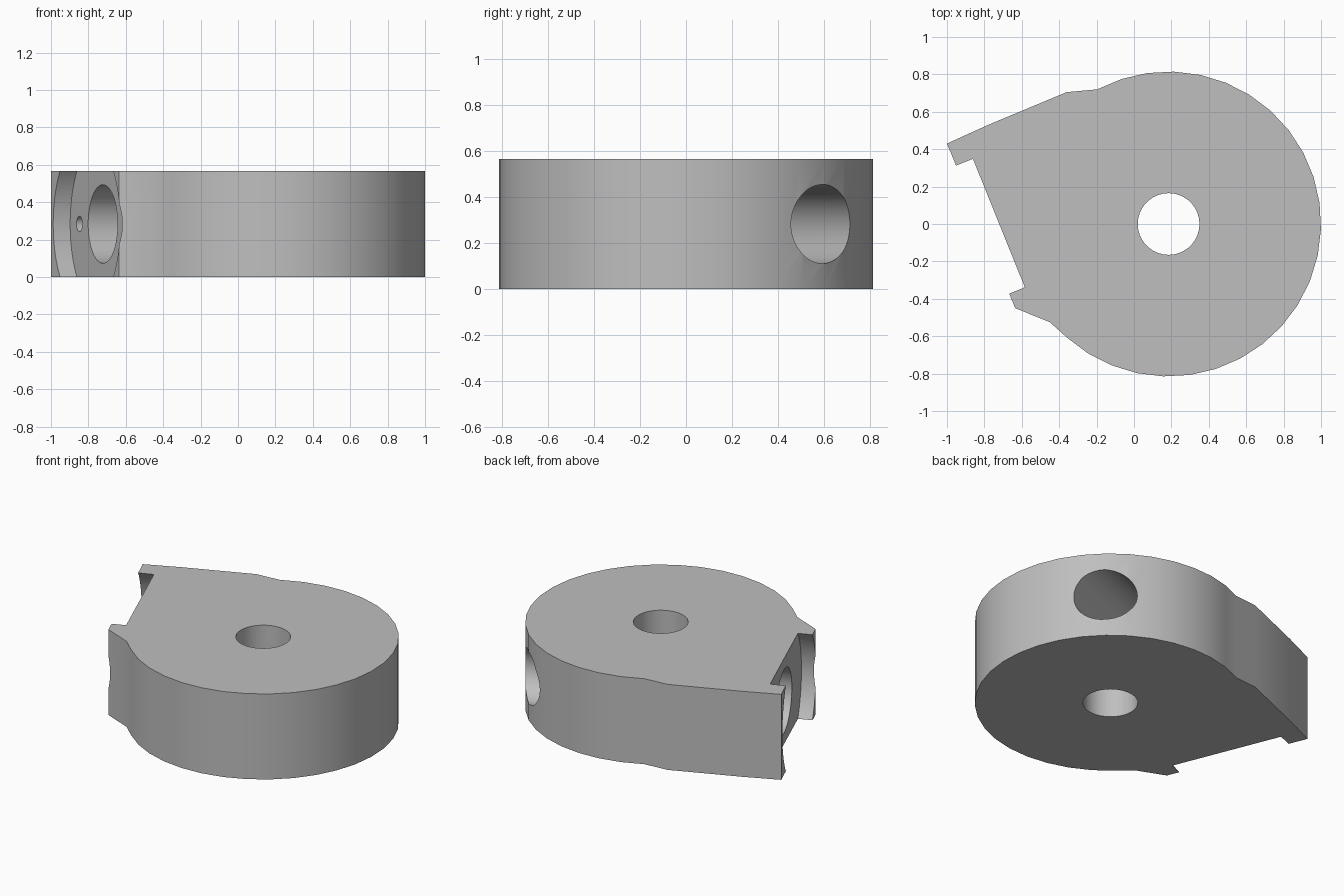
import bpy
import bmesh
from math import radians, cos, sin, pi
from mathutils import Vector, Matrix

if "Cube" in bpy.data.objects:
    bpy.data.objects.remove(bpy.data.objects["Cube"], do_unlink=True)

HEIGHT = 0.567
RADIUS = 0.815
CENTRE = Vector((0.185, 0, 0))
TILT = radians(22)
AXIS = Vector((cos(TILT), sin(TILT), 0))      # direction of the cross bore
ACROSS = Vector((-sin(TILT), cos(TILT), 0))
SEAT = Vector((-0.7225, 0.005, HEIGHT / 2))   # centre of the recessed seat

grey = bpy.data.materials.new("plain_grey")
grey.use_nodes = True
colour = (0.52, 0.52, 0.52, 1)
grey.diffuse_color = colour
grey.node_tree.nodes["Principled BSDF"].inputs["Base Color"].default_value = colour


def add_object(name, bm):
    bmesh.ops.recalc_face_normals(bm, faces=bm.faces)
    mesh = bpy.data.meshes.new(name)
    bm.to_mesh(mesh)
    bm.free()
    mesh.materials.append(grey)
    obj = bpy.data.objects.new(name, mesh)
    bpy.context.collection.objects.link(obj)
    return obj


def cut_cylinder(body, name, start, direction, length, radius, sides=48):
    """Drill a round hole from start along direction."""
    bm = bmesh.new()
    turn = direction.to_track_quat('Z', 'Y').to_matrix().to_4x4()
    place = Matrix.Translation(start + direction * length / 2) @ turn
    bmesh.ops.create_cone(bm, cap_ends=True, segments=sides, radius1=radius,
                          radius2=radius, depth=length, matrix=place)
    cutter = add_object(name, bm)
    cutter.hide_render = True
    mod = body.modifiers.new(name, 'BOOLEAN')
    mod.operation = 'DIFFERENCE'
    mod.solver = 'EXACT'
    mod.object = cutter
    bpy.context.view_layer.objects.active = body
    bpy.ops.object.modifier_apply(modifier=name)
    bpy.data.objects.remove(cutter, do_unlink=True)


# Body: round disc outline running into a flat-ended boss
outline = [(-0.45, -0.525), (-0.635, -0.45), (-1.0, 0.43), (-0.78, 0.53), (-0.36, 0.705)]
for i in range(26):
    a = radians(118 - 10 * i)
    outline.append((CENTRE.x + RADIUS * cos(a), RADIUS * sin(a)))

bm = bmesh.new()
base = bm.faces.new([bm.verts.new((x, y, 0)) for x, y in outline])
top = bmesh.ops.extrude_face_region(bm, geom=[base])
verts = [v for v in top["geom"] if isinstance(v, bmesh.types.BMVert)]
bmesh.ops.translate(bm, verts=verts, vec=(0, 0, HEIGHT))
body = add_object("disc_body", bm)

# Centre hole, recessed seat, cross bore with counterbore, and pin hole
cut_cylinder(body, "centre_hole", CENTRE - Vector((0, 0, 0.2)), Vector((0, 0, 1)), 1, 0.165, 36)
cut_cylinder(body, "seat_recess", SEAT - AXIS * 0.3, AXIS, 0.3, 0.467, 64)
cut_cylinder(body, "cross_bore", SEAT - AXIS * 0.2, AXIS, 2.2, 0.172)
cut_cylinder(body, "counterbore", SEAT - AXIS * 0.15, AXIS, 0.55, 0.21)
cut_cylinder(body, "pin_hole", SEAT + ACROSS * 0.335 - AXIS * 0.1, AXIS, 0.25, 0.042, 20)

# Smooth the curved walls and keep the rims sharp
bpy.ops.object.select_all(action='DESELECT')
body.select_set(True)
bpy.context.view_layer.objects.active = body
bpy.ops.object.shade_smooth_by_angle(angle=radians(30))
